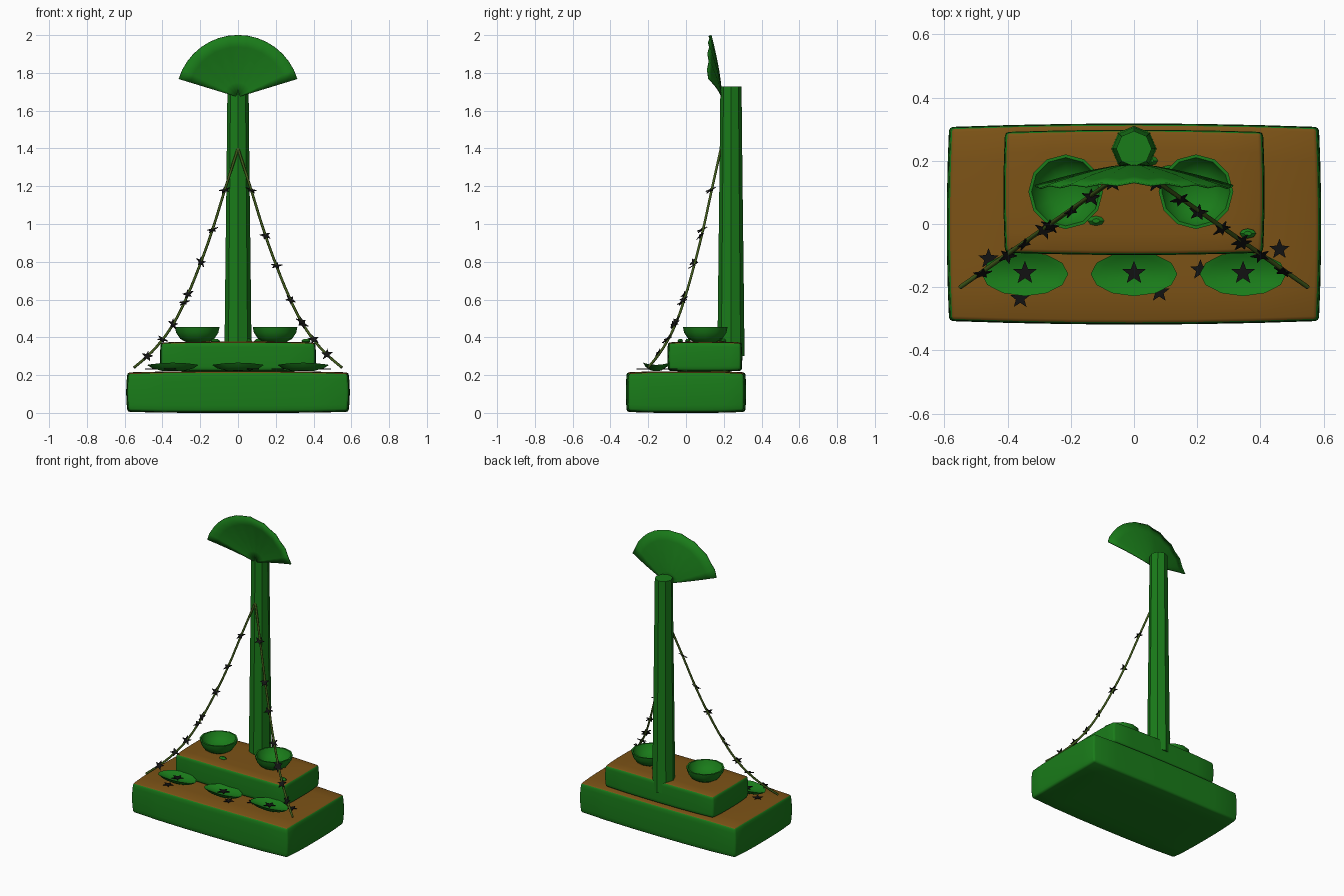
import bpy, bmesh, math, random
from mathutils import Vector, Matrix

if "Cube" in bpy.data.objects:
    bpy.data.objects.remove(bpy.data.objects["Cube"])

random.seed(4)


def mat(name, rgb):
    m = bpy.data.materials.new(name)
    m.diffuse_color = (*rgb, 1)
    m.use_nodes = True
    m.node_tree.nodes["Principled BSDF"].inputs["Base Color"].default_value = m.diffuse_color
    return m


GREEN = mat("green", (0.01, 0.2, 0.01))
BROWN = mat("brown", (0.2, 0.085, 0.008))
OLIVE = mat("olive", (0.05, 0.1, 0.01))
BLACK = mat("black", (0.006, 0.006, 0.006))


def finish(name, bm, mats, smooth=None):
    bmesh.ops.recalc_face_normals(bm, faces=bm.faces)
    me = bpy.data.meshes.new(name)
    bm.to_mesh(me)
    bm.free()
    ob = bpy.data.objects.new(name, me)
    bpy.context.collection.objects.link(ob)
    for m in mats:
        me.materials.append(m)
    if smooth:
        bpy.ops.object.select_all(action='DESELECT')
        ob.select_set(True)
        bpy.context.view_layer.objects.active = ob
        bpy.ops.object.shade_smooth_by_angle(angle=math.radians(smooth))
    return ob


def slab(name, center, half):
    """Slightly pillowed box with softened edges and a brown top."""
    bm = bmesh.new()
    bmesh.ops.create_cube(bm, size=2)
    bmesh.ops.subdivide_edges(bm, edges=bm.edges[:], cuts=5, use_grid_fill=True)
    for f in bm.faces:
        f.material_index = 1 if f.normal.z > 0.5 else 0
    for v in bm.verts:
        u, w, t = v.co
        k = 1 - 0.05 * (u ** 4 + w ** 4)
        v.co = (center[0] + half[0] * u * (1 - 0.012 * w * w - 0.012 * t * t),
                center[1] + half[1] * w * (1 - 0.035 * u * u - 0.012 * t * t),
                center[2] + half[2] * t * k)
    ob = finish(name, bm, [GREEN, BROWN])
    b = ob.modifiers.new("soft_edges", 'BEVEL')
    b.width, b.segments, b.limit_method = 0.012, 2, 'ANGLE'
    b.angle_limit = math.radians(50)
    for p in ob.data.polygons:
        p.use_smooth = True
    return ob


def lathe(name, center, profile, sides, turn=0.0, sx=1, sy=1, smooth=40):
    """Rings from (radius, z) pairs, closed at both ends."""
    bm = bmesh.new()
    rings = []
    for r, z in profile:
        rings.append([bm.verts.new((center[0] + r * sx * math.cos(turn + math.tau * i / sides),
                                    center[1] + r * sy * math.sin(turn + math.tau * i / sides),
                                    center[2] + z)) for i in range(sides)])
    for a, b in zip(rings, rings[1:]):
        for i in range(sides):
            j = (i + 1) % sides
            bm.faces.new((a[i], a[j], b[j], b[i]))
    bm.faces.new(rings[0])
    bm.faces.new(rings[-1])
    return finish(name, bm, [GREEN], smooth)


def star(name, pos, radius=0.034, flat=False):
    bm = bmesh.new()
    front, back = [], []
    for i in range(10):
        a = math.pi / 2 + i * math.pi / 5
        r = radius if i % 2 == 0 else radius * 0.42
        front.append(bm.verts.new((r * math.cos(a), r * math.sin(a), 0.002)))
        back.append(bm.verts.new((r * math.cos(a), r * math.sin(a), -0.002)))
    bm.faces.new(front)
    bm.faces.new(back)
    for i in range(10):
        j = (i + 1) % 10
        bm.faces.new((front[i], front[j], back[j], back[i]))
    rot = Matrix.Identity(4)
    if not flat:
        rot = (Matrix.Rotation(random.uniform(-0.8, 0.8), 4, 'Z')
               @ Matrix.Rotation(random.uniform(0.5, 1.3), 4, 'X')
               @ Matrix.Rotation(random.uniform(0, 1.2), 4, 'Z'))
    bm.transform(Matrix.Translation(pos) @ rot)
    return finish(name, bm, [BLACK])


# two-step plinth
slab("lower_base", (0, 0, 0.11), (0.592, 0.318, 0.11))
slab("upper_base", (0, 0.1, 0.298), (0.413, 0.198, 0.079))

# octagonal post
lathe("post", (0, 0.238, 0), [(0.072, 0.3), (0.067, 0.75), (0.061, 1.25), (0.056, 1.728)],
      8, math.pi / 2)

# pleated fan on top of the post
bm = bmesh.new()
N, R, A0 = 16, 0.328, math.radians(17)
rings = []
for k in range(6):
    s = 0.04 + 0.96 * k / 5
    row = []
    for i in range(N + 1):
        a = A0 + (math.pi - 2 * A0) * i / N
        y = 0.188 - 0.06 * s ** 1.5 - 0.012 * s * abs(math.cos(a)) + 0.004 * s * (-1) ** i
        row.append(bm.verts.new((R * s * math.cos(a), y, 1.672 + R * s * math.sin(a))))
    rings.append(row)
for a, b in zip(rings, rings[1:]):
    for i in range(N):
        bm.faces.new((a[i], a[i + 1], b[i + 1], b[i]))
fan = finish("fan", bm, [GREEN], 40)
sol = fan.modifiers.new("thickness", 'SOLIDIFY')
sol.thickness, sol.offset = 0.006, 0

# two bowls
BOWL = [(0.055, 0.372), (0.09, 0.392), (0.112, 0.425), (0.118, 0.454),
        (0.108, 0.454), (0.095, 0.425), (0.055, 0.395)]
for side, x in (("left", -0.216), ("right", 0.196)):
    lathe(side + "_bowl", (x, 0.102, 0), BOWL, 12)

# three pointed oval dishes, each with a star
for n, x in enumerate((-0.345, 0, 0.345)):
    dish = lathe(f"dish_{n + 1}", (x, -0.158, 0),
                 [(0.4, 0.222), (0.8, 0.236), (1, 0.254), (0.8, 0.250), (0.4, 0.242)],
                 12, sx=0.137, sy=0.07)
    for v in dish.data.vertices:
        v.co.z += 0.012 * abs((v.co.y + 0.158) / 0.07) ** 2
    star(f"dish_star_{n + 1}", (x, -0.155, 0.252), 0.039, True)

# small petals on the upper step
for n, (x, y) in enumerate(((-0.12, 0.01), (0.36, -0.03), (0.11, 0.17), (0.05, 0.2))):
    lathe(f"petal_{n + 1}", (x, y, 0), [(0.012, 0.37), (0.026, 0.38), (0.012, 0.392)],
          8, sy=0.6)

# stars scattered on the lower step
for n, (x, y) in enumerate(((-0.36, -0.235), (0.08, -0.215), (0.21, -0.145),
                            (-0.46, -0.11), (0.46, -0.08), (-0.37, -0.08))):
    star(f"scattered_star_{n + 1}", (x, y, 0.232), 0.034, True)

# two hanging garlands with stars; y follows x in a straight line
PATH = [(0, 1.4), (0.07, 1.18), (0.14, 0.955), (0.205, 0.775), (0.275, 0.605),
        (0.34, 0.475), (0.41, 0.375), (0.48, 0.3), (0.55, 0.24)]


def on_path(z, s):
    for (x0, z0), (x1, z1) in zip(PATH, PATH[1:]):
        if z1 <= z <= z0:
            x = x0 + (x1 - x0) * (z0 - z) / (z0 - z1)
            return Vector((s * x, 0.185 - 0.7 * x, z))


STARS = {-1: (1.18, 0.97, 0.8, 0.63, 0.585, 0.47, 0.39, 0.3),
         1: (1.18, 0.94, 0.78, 0.6, 0.485, 0.47, 0.39, 0.31)}
for s, side in ((-1, "left"), (1, "right")):
    cu = bpy.data.curves.new(side + "_garland", 'CURVE')
    cu.dimensions = '3D'
    cu.bevel_depth, cu.bevel_resolution, cu.use_fill_caps = 0.007, 1, True
    sp = cu.splines.new('BEZIER')
    sp.resolution_u = 3
    sp.bezier_points.add(len(PATH) - 1)
    for p, (x, z) in zip(sp.bezier_points, PATH):
        p.co = (s * x, 0.185 - 0.7 * x, z)
        p.handle_left_type = p.handle_right_type = 'AUTO'
    cu.materials.append(OLIVE)
    bpy.context.collection.objects.link(bpy.data.objects.new(side + "_garland", cu))
    for n, z in enumerate(STARS[s]):
        star(f"{side}_garland_star_{n + 1}", on_path(z, s) + Vector((0, -0.006, 0)), 0.032)
